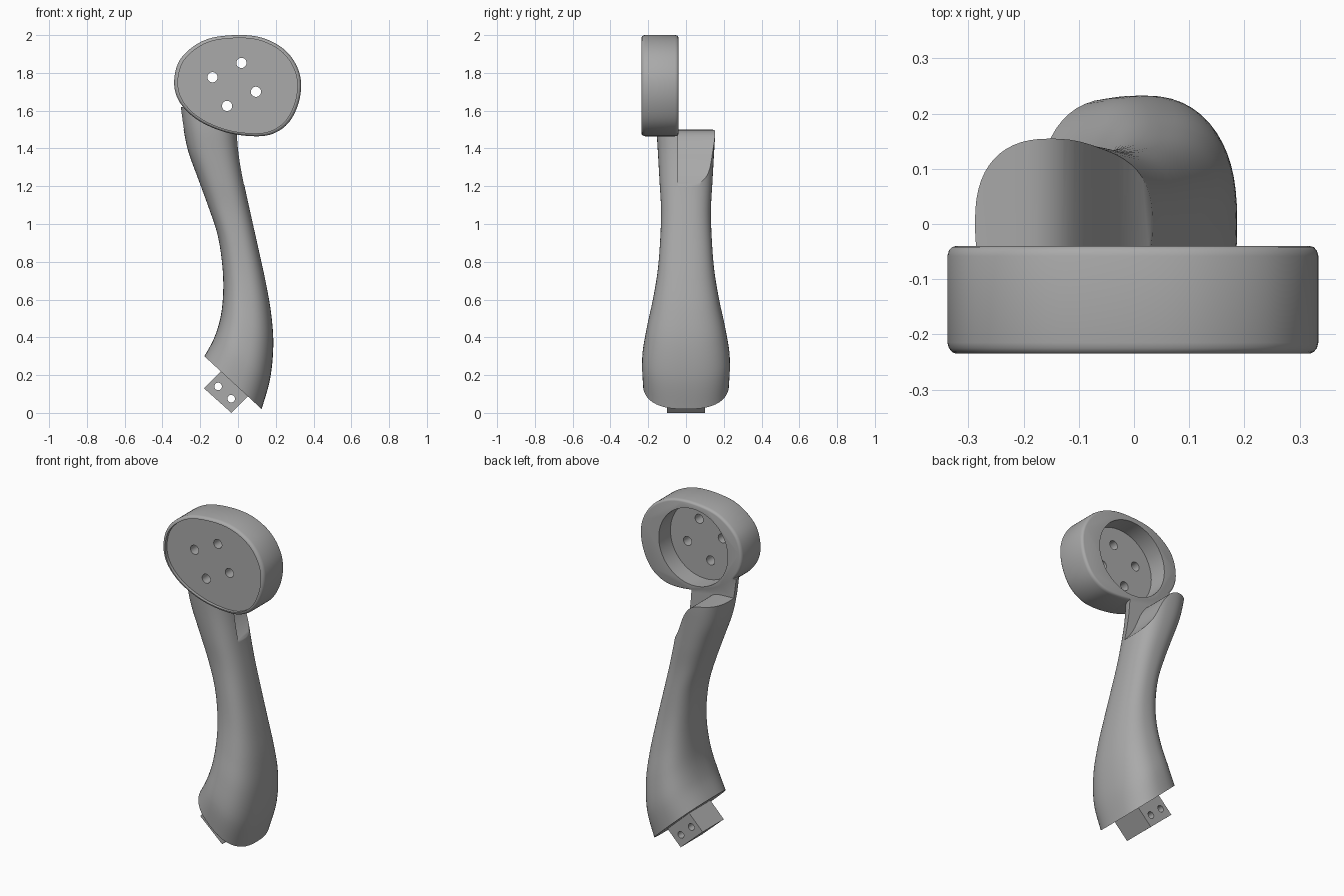
import bpy, bmesh, math
from mathutils import Vector, Matrix

cube = bpy.data.objects.get("Cube")
if cube:
    bpy.data.objects.remove(cube)

grey = bpy.data.materials.new("satin_grey")
grey.use_nodes = True
TONE = (0.4, 0.4, 0.4, 1)
grey.diffuse_color = TONE
grey.node_tree.nodes["Principled BSDF"].inputs["Base Color"].default_value = TONE


def spline(keys, steps, closed=False):
    """Smooth curve through key vectors of any length."""
    keys = [Vector(k) for k in keys]
    n = len(keys)
    pick = (lambda i: keys[i % n]) if closed else (lambda i: keys[min(max(i, 0), n - 1)])
    out = []
    for i in range(n if closed else n - 1):
        a, b, c, d = (pick(i + k) for k in (-1, 0, 1, 2))
        for s in range(steps):
            t = s / steps
            out.append(b + (c - a) * (t / 2) + (a * 2 - b * 5 + c * 4 - d) * (t * t / 2)
                       + (b * 3 - a - c * 3 + d) * (t ** 3 / 2))
    return out if closed else out + [keys[-1]]


def loft(name, rings):
    """Closed solid through rings of equal point count."""
    bm = bmesh.new()
    rows = [[bm.verts.new(p) for p in ring] for ring in rings]
    n = len(rows[0])
    for low, high in zip(rows, rows[1:]):
        for i in range(n):
            j = (i + 1) % n
            bm.faces.new((low[i], low[j], high[j], high[i]))
    bm.faces.new(rows[0][::-1])
    bm.faces.new(rows[-1])
    bmesh.ops.recalc_face_normals(bm, faces=bm.faces)
    mesh = bpy.data.meshes.new(name)
    bm.to_mesh(mesh)
    bm.free()
    mesh.materials.append(grey)
    obj = bpy.data.objects.new(name, mesh)
    bpy.context.collection.objects.link(obj)
    return obj


def prism(name, outline, layers):
    """Stack an xz outline along y; layers are (y, scale)."""
    mid = Vector((0, 1.73))
    return loft(name, [[(q.x, y, q.y) for q in (mid + (Vector(p) - mid) * s for p in outline)]
                       for y, s in layers])


def rod(name, x, z, radius, y0, y1, sides=32):
    turn = [2 * math.pi * i / sides for i in range(sides)]
    return prism(name, [(x + radius * math.cos(a), z + radius * math.sin(a)) for a in turn],
                 [(y0, 1), (y1, 1)])


def combine(obj, other, operation):
    mod = obj.modifiers.new("combine", 'BOOLEAN')
    mod.operation, mod.solver, mod.object = operation, 'EXACT', other
    bpy.context.view_layer.objects.active = obj
    bpy.ops.object.modifier_apply(modifier=mod.name)
    bpy.data.objects.remove(other)


# Curved grip: each key is left x, left z, right x, right z, half depth
grip_keys = [
    (-.178, .30, .125, .02, .228), (-.125, .40, .17, .18, .232), (-.09, .52, .187, .36, .208),
    (-.078, .66, .175, .53, .175), (-.085, .80, .145, .70, .15), (-.11, .95, .108, .87, .137),
    (-.16, 1.1, .07, 1.04, .132), (-.215, 1.25, .035, 1.2, .14), (-.262, 1.38, .008, 1.35, .148),
    (-.288, 1.5, -.004, 1.48, .155), (-.305, 1.62, 0, 1.58, .155)]


def oval(key, sides=56):
    lx, lz, rx, rz, depth = key
    ring = []
    for i in range(sides):
        a = 2 * math.pi * i / sides
        u, v = (math.copysign(abs(f) ** .8, f) for f in (math.cos(a), math.sin(a)))
        ring.append(((lx + rx) / 2 + u * (rx - lx) / 2, v * depth, (lz + rz) / 2 + u * (rz - lz) / 2))
    return ring


body = loft("handle", [oval(k) for k in spline(grip_keys, 6)])

# Scooped shoulder behind the neck
scoop = spline([(.13, 1.14), (.04, 1.2), (-.03, 1.29), (-.09, 1.42), (-.15, 1.485),
                (-.24, 1.5), (-.4, 1.5)], 6)
combine(body, prism("scoop_cutter", scoop + [(-.4, 2.2), (.13, 2.2)], [(-.042, 1), (.4, 1)]),
        'DIFFERENCE')

# Oval head with rounded rims and a shallow front dish
outline = spline([(-.338, 1.76), (-.3, 1.88), (-.18, 1.972), (-.02, 2.0), (.13, 1.985),
                  (.255, 1.915), (.325, 1.80), (.328, 1.67), (.275, 1.545), (.185, 1.478),
                  (.07, 1.465), (-.08, 1.49), (-.22, 1.555), (-.312, 1.65)], 7, closed=True)
head = prism("head", outline, [(-.235, .955), (-.232, .975), (-.225, .992), (-.215, 1),
                               (-.058, 1), (-.048, .992), (-.042, .975), (-.04, .955)])
combine(body, head, 'UNION')
combine(body, prism("dish_cutter", outline, [(-.3, .94), (-.217, .94)]), 'DIFFERENCE')

# Round socket in the back of the head, with four screw holes
combine(body, rod("socket_cutter", -.02, 1.735, .228, -.15, .3, 72), 'DIFFERENCE')
for x, z in ((-.135, 1.777), (.018, 1.853), (.095, 1.70), (-.058, 1.625)):
    combine(body, rod("screw_cutter", x, z, .027, -.4, -.1), 'DIFFERENCE')

# Slanted tenon at the foot, with two cross holes
tenon = prism("tenon", [(-.18, .135), (-.035, .005), (.09, .13), (-.055, .26)], [(-.1, 1), (.1, 1)])
for x, z in ((-.105, .145), (-.036, .08)):
    combine(tenon, rod("pin_cutter", x, z, .02, -.4, .4), 'DIFFERENCE')

# Smooth shading with crisp edges, and rest on the ground
for obj in (body, tenon):
    obj.data.transform(Matrix.Translation((0, 0, -.005)) if obj is tenon else Matrix())
    bpy.ops.object.select_all(action='DESELECT')
    obj.select_set(True)
    bpy.context.view_layer.objects.active = obj
    bpy.ops.object.shade_smooth_by_angle(angle=math.radians(35))
